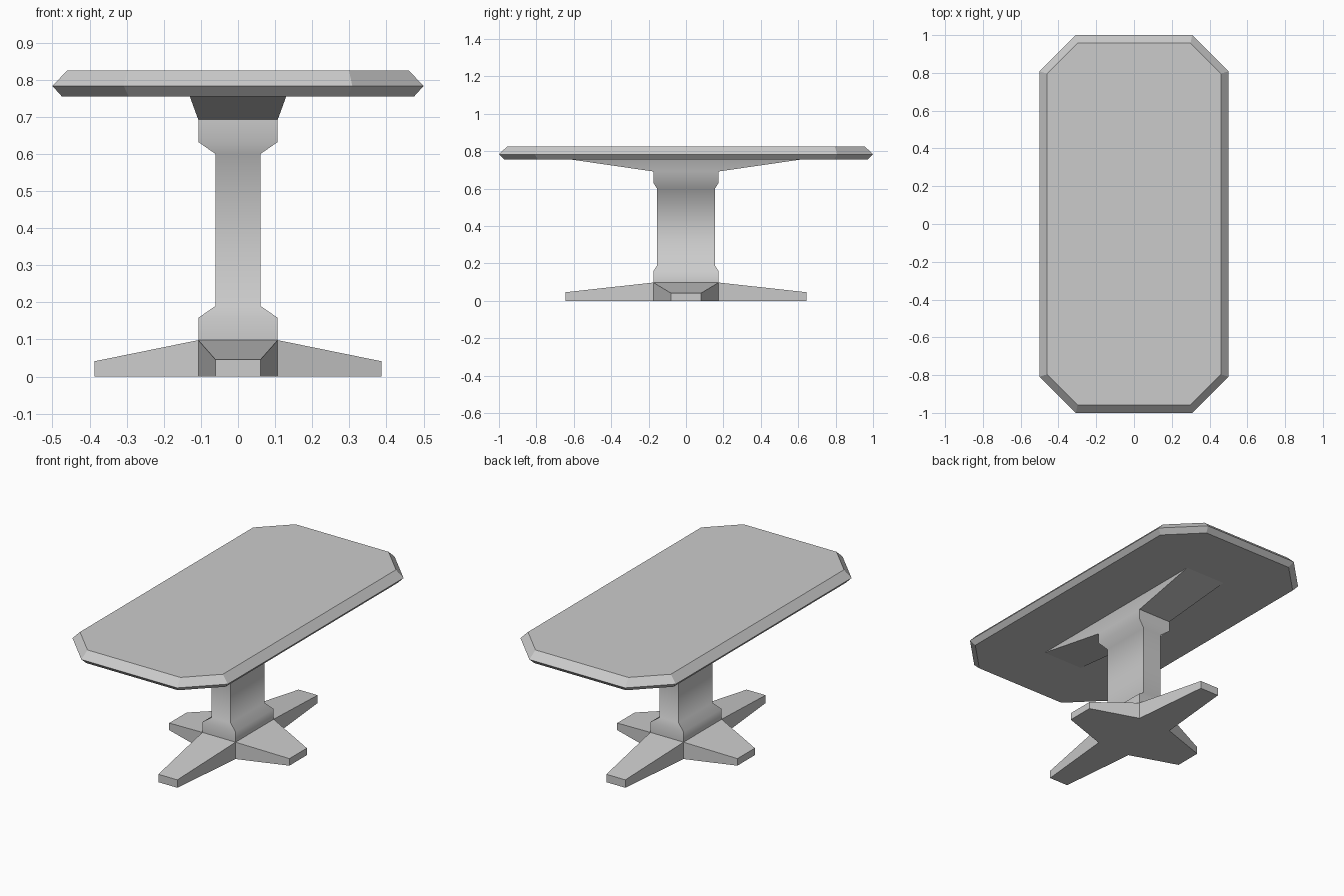
import bpy, bmesh, math

if "Cube" in bpy.data.objects:
    bpy.data.objects.remove(bpy.data.objects["Cube"])


def outline(hx, hy, z, cut=0.0):
    """Counter-clockwise rectangle, or octagon when the corners are cut."""
    if cut == 0:
        return [(-hx, -hy, z), (hx, -hy, z), (hx, hy, z), (-hx, hy, z)]
    return [(-hx + cut, -hy, z), (hx - cut, -hy, z),
            (hx, -hy + cut, z), (hx, hy - cut, z),
            (hx - cut, hy, z), (-hx + cut, hy, z),
            (-hx, hy - cut, z), (-hx, -hy + cut, z)]


def loft(bm, outlines, cap_top=True):
    """Skin stacked outlines; returns the side faces of every level."""
    rings = [[bm.verts.new(p) for p in o] for o in outlines]
    n = len(rings[0])
    bm.faces.new(rings[0][::-1])
    if cap_top:
        bm.faces.new(rings[-1])
    return [[bm.faces.new((a[i], a[(i + 1) % n], b[(i + 1) % n], b[i]))
             for i in range(n)] for a, b in zip(rings, rings[1:])]


def finish(bm, name):
    bmesh.ops.recalc_face_normals(bm, faces=bm.faces[:])
    mesh = bpy.data.meshes.new(name)
    bm.to_mesh(mesh)
    bm.free()
    ob = bpy.data.objects.new(name, mesh)
    bpy.context.collection.objects.link(ob)
    return ob


# Tabletop: octagonal slab with a bevelled rim
bm = bmesh.new()
loft(bm, [outline(0.475, 0.972, 0.755, 0.18),
          outline(0.5, 1.0, 0.783, 0.192),
          outline(0.46, 0.957, 0.825, 0.161)])
finish(bm, "tabletop")

# Pedestal: foot block, flared column and the bracket under the top
bm = bmesh.new()
levels = loft(bm, [outline(x, y, z) for x, y, z in (
    (0.107, 0.175, 0.0), (0.107, 0.175, 0.098), (0.107, 0.175, 0.158),
    (0.061, 0.155, 0.19), (0.061, 0.155, 0.60), (0.107, 0.175, 0.632),
    (0.107, 0.175, 0.692), (0.13, 0.61, 0.755))], cap_top=False)

# Four tapered feet drawn out of the block's sides
bm.normal_update()
feet = bmesh.ops.extrude_discrete_faces(bm, faces=levels[0])["faces"]
for face in feet:
    along_x = abs(face.normal.x) > 0.5
    tip = (0.387, 0.08, 0.041) if along_x else (0.645, 0.061, 0.046)
    hx, hy = tip[:2] if along_x else (tip[1], tip[0])
    for v in face.verts:
        v.co = (math.copysign(hx, v.co.x), math.copysign(hy, v.co.y),
                tip[2] if v.co.z > 0.05 else 0.0)
pedestal = finish(bm, "pedestal")

# Soft shading on the column flares only
bpy.context.view_layer.objects.active = pedestal
pedestal.select_set(True)
bpy.ops.object.shade_smooth_by_angle(angle=math.radians(58))
